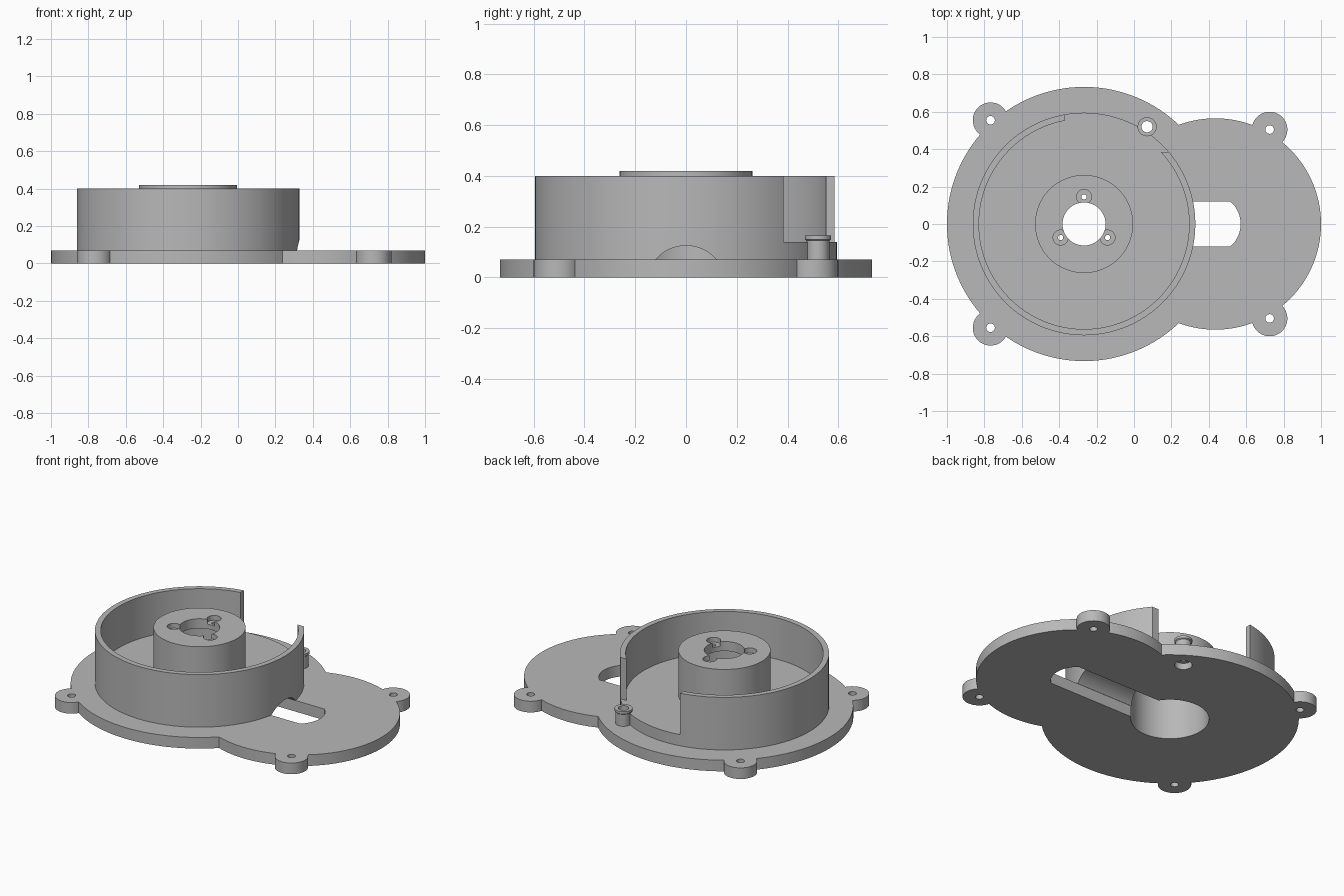
import bpy, bmesh, math
from math import sin, cos, pi, radians

if "Cube" in bpy.data.objects:
    bpy.data.objects.remove(bpy.data.objects["Cube"], do_unlink=True)

grey = bpy.data.materials.new("plain_grey")
grey.use_nodes = True
COLOUR = (0.48, 0.48, 0.48, 1)
grey.diffuse_color = COLOUR
grey.node_tree.nodes["Principled BSDF"].inputs["Base Color"].default_value = COLOUR

AXIS = (-0.267, 0)       # centre of the round housing
BOSS = (0.07, 0.52)      # centre of the small boss
PLATE = 0.07             # plate thickness
FLOOR = 0.14             # housing floor height


def finish(name, bm):
    bmesh.ops.recalc_face_normals(bm, faces=bm.faces)
    mesh = bpy.data.meshes.new(name)
    bm.to_mesh(mesh)
    bm.free()
    mesh.materials.append(grey)
    obj = bpy.data.objects.new(name, mesh)
    bpy.context.collection.objects.link(obj)
    return obj


def prism(name, points, direction):
    """Extrude a flat closed outline along a direction."""
    bm = bmesh.new()
    face = bm.faces.new([bm.verts.new(p) for p in points])
    result = bmesh.ops.extrude_face_region(bm, geom=[face])
    moved = [v for v in result["geom"] if isinstance(v, bmesh.types.BMVert)]
    bmesh.ops.translate(bm, verts=moved, vec=direction)
    return finish(name, bm)


def cylinder(name, centre, radius, z0, z1, sides=48):
    ring = [(centre[0] + radius * cos(2 * pi * i / sides),
             centre[1] + radius * sin(2 * pi * i / sides), z0) for i in range(sides)]
    return prism(name, ring, (0, 0, z1 - z0))


def lathe(name, centre, profile, sides=128):
    """Revolve a closed (radius, height) profile."""
    bm = bmesh.new()
    rings = [[bm.verts.new((centre[0] + r * cos(2 * pi * i / sides),
                            centre[1] + r * sin(2 * pi * i / sides), z))
              for r, z in profile] for i in range(sides)]
    n = len(profile)
    for i in range(sides):
        a, b = rings[i], rings[(i + 1) % sides]
        for j in range(n):
            k = (j + 1) % n
            bm.faces.new((a[j], b[j], b[k], a[k]))
    return finish(name, bm)


def combine(target, tools, operation):
    for tool in tools:
        mod = target.modifiers.new("combine", "BOOLEAN")
        mod.operation = operation
        mod.solver = "EXACT"
        mod.object = tool
        bpy.context.view_layer.objects.active = target
        bpy.ops.object.modifier_apply(modifier=mod.name)
        bpy.data.objects.remove(tool, do_unlink=True)


# Base plate: two overlapping discs with four lugs
lugs = [(x, s * y) for x, y in ((-0.767, 0.555), (0.725, 0.505)) for s in (1, -1)]
plate = cylinder("base_plate", AXIS, 0.733, 0, PLATE, 128)
combine(plate, [cylinder("side_disc", (0.435, 0), 0.565, 0, PLATE, 128)]
        + [cylinder("lug", p, 0.095, 0, PLATE) for p in lugs], "UNION")

# Slot with a rounded end, hub bore, lug holes and boss hole
end = [(0.41 + 0.16 * cos(a), 0.16 * sin(a), -0.1)
       for a in (radians(-49 + 98 * i / 16) for i in range(17))]
w = end[-1][1]
slot = prism("slot", [(AXIS[0], -w, -0.1)] + end + [(AXIS[0], w, -0.1)], (0, 0, 0.3))
combine(plate, [cylinder("bore", AXIS, 0.222, -0.1, 0.2, 128), slot,
                cylinder("boss_hole", BOSS, 0.03, -0.1, 0.2),
                cylinder("boss_recess", BOSS, 0.05, -0.1, 0.04)]
        + [cylinder("lug_hole", p, 0.023, -0.1, 0.2, 24) for p in lugs], "DIFFERENCE")

# Housing: floor, thin outer wall and hollow hub in one turned profile
housing = lathe("round_housing", AXIS, [
    (0.222, PLATE), (0.595, PLATE), (0.595, 0.40), (0.562, 0.40), (0.562, FLOOR),
    (0.262, FLOOR), (0.262, 0.42), (0.115, 0.42), (0.115, 0.36), (0.222, 0.36)])

# Wall opening, arched cable tunnel and boss clearance
opening = prism("opening", [(-0.37, 0.385, FLOOR), (0.6, 0.385, FLOOR),
                            (0.6, 0.8, FLOOR), (-0.37, 0.8, FLOOR)], (0, 0, 0.5))
arch = [(AXIS[0], 0.158 * sin(a), -0.033 + 0.158 * cos(a))
        for a in (radians(-49.7 + 99.4 * i / 24) for i in range(25))]
arch = [(AXIS[0], arch[0][1], 0)] + arch + [(AXIS[0], arch[-1][1], 0)]
cutters = [opening, prism("tunnel", arch, (0.9, 0, 0)),
           cylinder("clearance", BOSS, 0.035, 0, 0.3)]

# Three countersunk screw holes around the hub
for angle in (90, 210, 330):
    p = (AXIS[0] + 0.145 * cos(radians(angle)), 0.145 * sin(radians(angle)))
    cutters += [cylinder("screw_recess", p, 0.04, 0.39, 0.5, 32),
                cylinder("screw_hole", p, 0.014, 0.3, 0.5, 24)]
combine(housing, cutters, "DIFFERENCE")

# Small hollow boss with a lip
boss = lathe("screw_boss", BOSS, [(0.03, 0.06), (0.045, 0.06), (0.045, 0.145),
                                  (0.051, 0.15), (0.051, 0.165), (0.03, 0.165)], 48)

# Smooth curved walls, keep edges crisp
for obj in (plate, housing, boss):
    bpy.ops.object.select_all(action="DESELECT")
    obj.select_set(True)
    bpy.context.view_layer.objects.active = obj
    bpy.ops.object.shade_smooth_by_angle(angle=radians(30))
